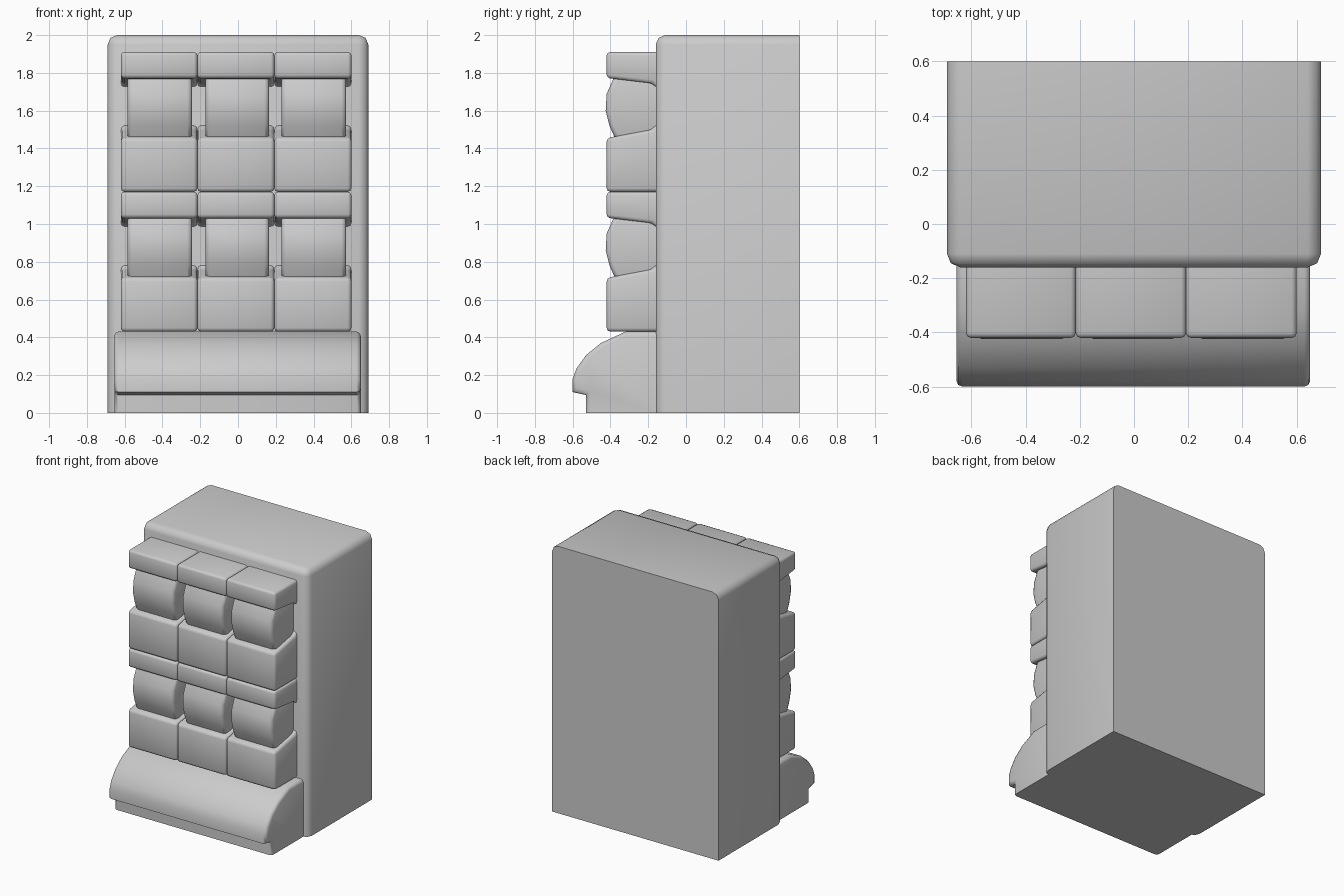
import bpy, bmesh, math

if "Cube" in bpy.data.objects:
    bpy.data.objects.remove(bpy.data.objects["Cube"])


def prism(name, profile, x0, x1, bevel, segments=2, pick=None, min_angle=35):
    """Extrude a (y, z) profile along x, round its corners and shade it."""
    bm = bmesh.new()
    a = [bm.verts.new((x0, y, z)) for y, z in profile]
    b = [bm.verts.new((x1, y, z)) for y, z in profile]
    bm.faces.new(a)
    bm.faces.new(b[::-1])
    n = len(profile)
    for i in range(n):
        j = (i + 1) % n
        bm.faces.new((a[j], a[i], b[i], b[j]))
    bmesh.ops.recalc_face_normals(bm, faces=bm.faces)
    edges = [e for e in bm.edges
             if e.calc_face_angle(0) > math.radians(min_angle)
             and (pick is None or pick(e))]
    bmesh.ops.bevel(bm, geom=edges, offset=bevel, offset_type='OFFSET',
                    segments=segments, profile=0.5, affect='EDGES',
                    clamp_overlap=True)
    for f in bm.faces:
        f.smooth = True
    mesh = bpy.data.meshes.new(name)
    bm.to_mesh(mesh)
    bm.free()
    mesh.set_sharp_from_angle(angle=math.radians(48))
    ob = bpy.data.objects.new(name, mesh)
    bpy.context.collection.objects.link(ob)
    return ob


def off_back_and_floor(e):
    """Edges that do not lie on the back or on the floor."""
    p, q = (v.co for v in e.verts)
    on_back = p.y > 0.59 and q.y > 0.59
    on_floor = p.z < 0.01 and q.z < 0.01
    return not on_back and not on_floor


def clear_of_wall(e):
    """Edges that are not buried in the cabinet and not on the floor."""
    p, q = (v.co for v in e.verts)
    return not (p.y > -0.15 and q.y > -0.15) and not (p.z < .001 and q.z < .001)


# Cabinet
prism("cabinet", [(-0.16, 0), (0.6, 0), (0.6, 2), (-0.16, 2)],
      -0.69, 0.69, 0.05, pick=off_back_and_floor)

# Rounded base with a recessed plinth
prism("base", [(-0.14, 0), (-0.53, 0), (-0.53, 0.095), (-0.60, 0.11),
               (-0.60, 0.18), (-0.58, 0.235), (-0.53, 0.305), (-0.45, 0.37),
               (-0.32, 0.43), (-0.14, 0.43)],
      -0.655, 0.65, 0.022,
      pick=lambda e: clear_of_wall(e)
      and abs(e.verts[0].co.x - e.verts[1].co.x) < 0.01)

# Cushion profiles, (y, z) relative to the bottom of a row
roll = [(-0.12, 0.74), (-0.42, 0.74), (-0.42, 0.603), (-0.18, 0.575),
        (-0.155, 0.55), (-0.12, 0.55)]
middle = [(-0.12, 0.26), (-0.365, 0.26), (-0.405, 0.35), (-0.425, 0.43),
          (-0.42, 0.52), (-0.375, 0.62), (-0.12, 0.62)]
seat = [(-0.12, 0.36), (-0.155, 0.36), (-0.18, 0.33), (-0.42, 0.285),
        (-0.42, 0), (-0.12, 0)]

columns = [(-0.62, -0.215, -0.585, -0.243),
           (-0.215, 0.192, -0.172, 0.165),
           (0.192, 0.60, 0.23, 0.573)]

# Two rows of three stacked cushions
for row, z in enumerate((0.43, 1.17)):
    for col, (l, r, ml, mr) in enumerate(columns):
        tag = f"_{row + 1}_{col + 1}"

        def lift(p):
            return [(y, h + z) for y, h in p]

        prism("top_roll" + tag, lift(roll), l, r, 0.045, pick=clear_of_wall)
        prism("middle_cushion" + tag, lift(middle), ml, mr, 0.025,
              pick=lambda e: clear_of_wall(e)
              and abs(e.verts[0].co.x - e.verts[1].co.x) < 0.01)
        prism("lower_cushion" + tag, lift(seat), l, r, 0.05,
              pick=clear_of_wall)
